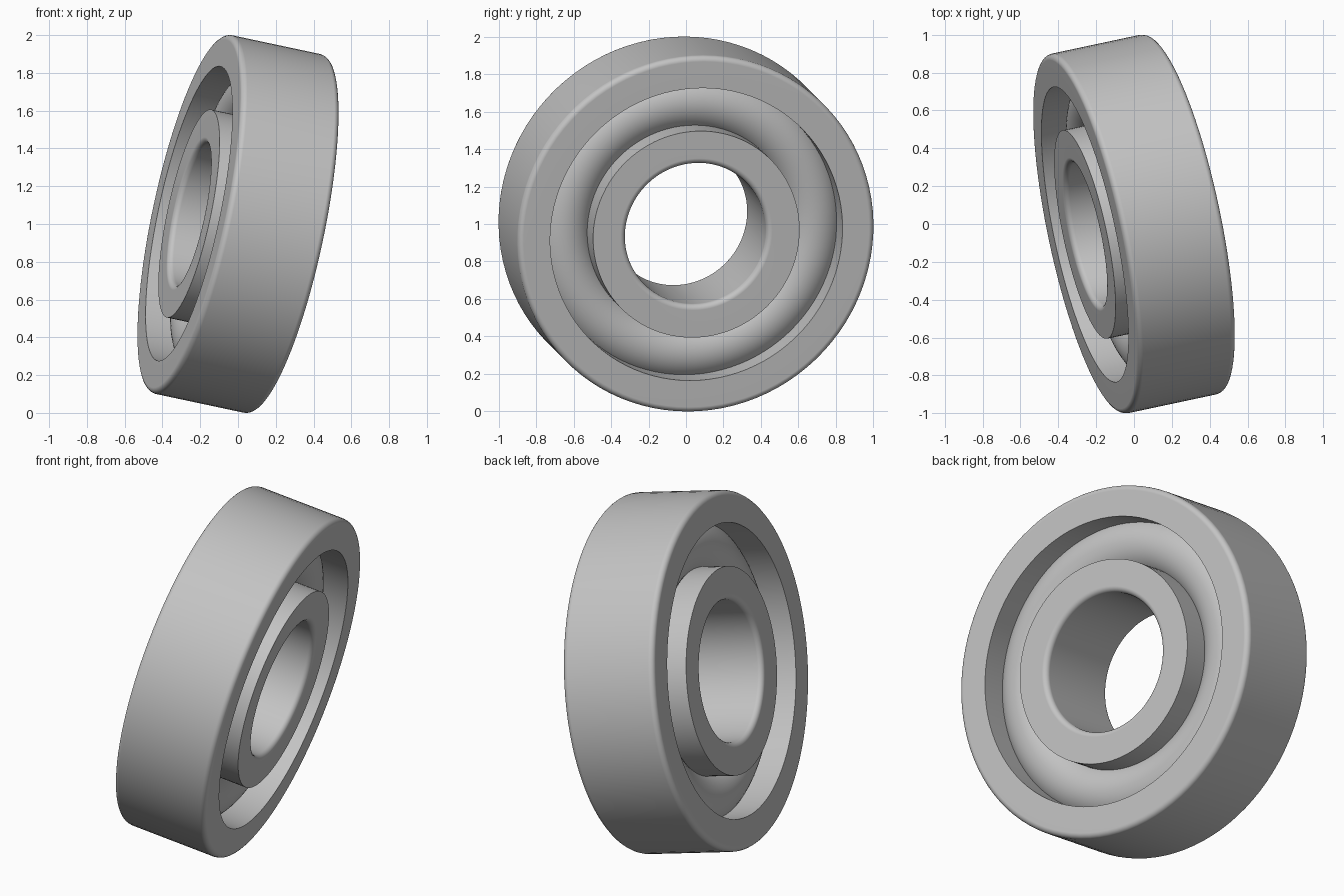
import bpy
import bmesh
import math
from mathutils import Matrix, Vector

cube = bpy.data.objects.get("Cube")
if cube:
    bpy.data.objects.remove(cube, do_unlink=True)

# Main dimensions
HALF = 0.271          # half of the ring width
OUTER, OUTER_IN = 0.971, 0.797
INNER_OUT, BORE = 0.563, 0.384
FILLET = 0.03
SEGMENTS = 96

# Tilted axis, centred above the ground
axis = Vector((1, 0.213, -0.213))
placement = Matrix.Translation((0, 0, 1)) @ axis.to_track_quat('Z', 'Y').to_matrix().to_4x4()

steel = bpy.data.materials.new("grey_steel")
steel.use_nodes = True
steel.diffuse_color = (0.55, 0.55, 0.55, 1)
steel.node_tree.nodes["Principled BSDF"].inputs["Base Color"].default_value = steel.diffuse_color


def arc(cx, cz, radius, start, end, steps):
    """Points (radius from axis, height along axis) on a circular arc, in degrees."""
    angles = [math.radians(start + (end - start) * i / steps) for i in range(steps + 1)]
    return [(cx + radius * math.cos(a), cz + radius * math.sin(a)) for a in angles]


def lathe(name, profile):
    """Turn a closed profile around the tilted axis."""
    bm = bmesh.new()
    rings = []
    for s in range(SEGMENTS):
        t = 2 * math.pi * s / SEGMENTS
        rings.append([bm.verts.new((r * math.cos(t), r * math.sin(t), z)) for r, z in profile])
    n = len(profile)
    for s in range(SEGMENTS):
        a, b = rings[s], rings[(s + 1) % SEGMENTS]
        for i in range(n):
            j = (i + 1) % n
            bm.faces.new((a[i], b[i], b[j], a[j]))
    bmesh.ops.recalc_face_normals(bm, faces=bm.faces)
    bm.transform(placement)
    mesh = bpy.data.meshes.new(name)
    bm.to_mesh(mesh)
    bm.free()
    mesh.materials.append(steel)
    obj = bpy.data.objects.new(name, mesh)
    bpy.context.collection.objects.link(obj)
    bpy.ops.object.select_all(action='DESELECT')
    obj.select_set(True)
    bpy.context.view_layer.objects.active = obj
    bpy.ops.object.shade_smooth_by_angle(angle=math.radians(35))
    weighted = obj.modifiers.new("flat_faces", 'WEIGHTED_NORMAL')
    weighted.keep_sharp = True
    return obj


# Outer ring: rounded outside corners, sharp inside corners
z = HALF - FILLET
lathe("outer_ring",
      [(OUTER_IN, -HALF)]
      + arc(OUTER - FILLET, -z, FILLET, -90, 0, 5)
      + arc(OUTER - FILLET, z, FILLET, 0, 90, 5)
      + [(OUTER_IN, HALF)])

# Inner ring: rounded bore corners, sharp outside corners
lathe("inner_ring",
      [(INNER_OUT, HALF)]
      + arc(BORE + FILLET, z, FILLET, 90, 180, 5)
      + arc(BORE + FILLET, -z, FILLET, 180, 270, 5)
      + [(INNER_OUT, -HALF)])

# Rounded filler between the rings, sunk slightly into both
lathe("race_filler", arc((OUTER_IN + INNER_OUT) / 2, 0, 0.165, 0, 360, 48)[:-1])
